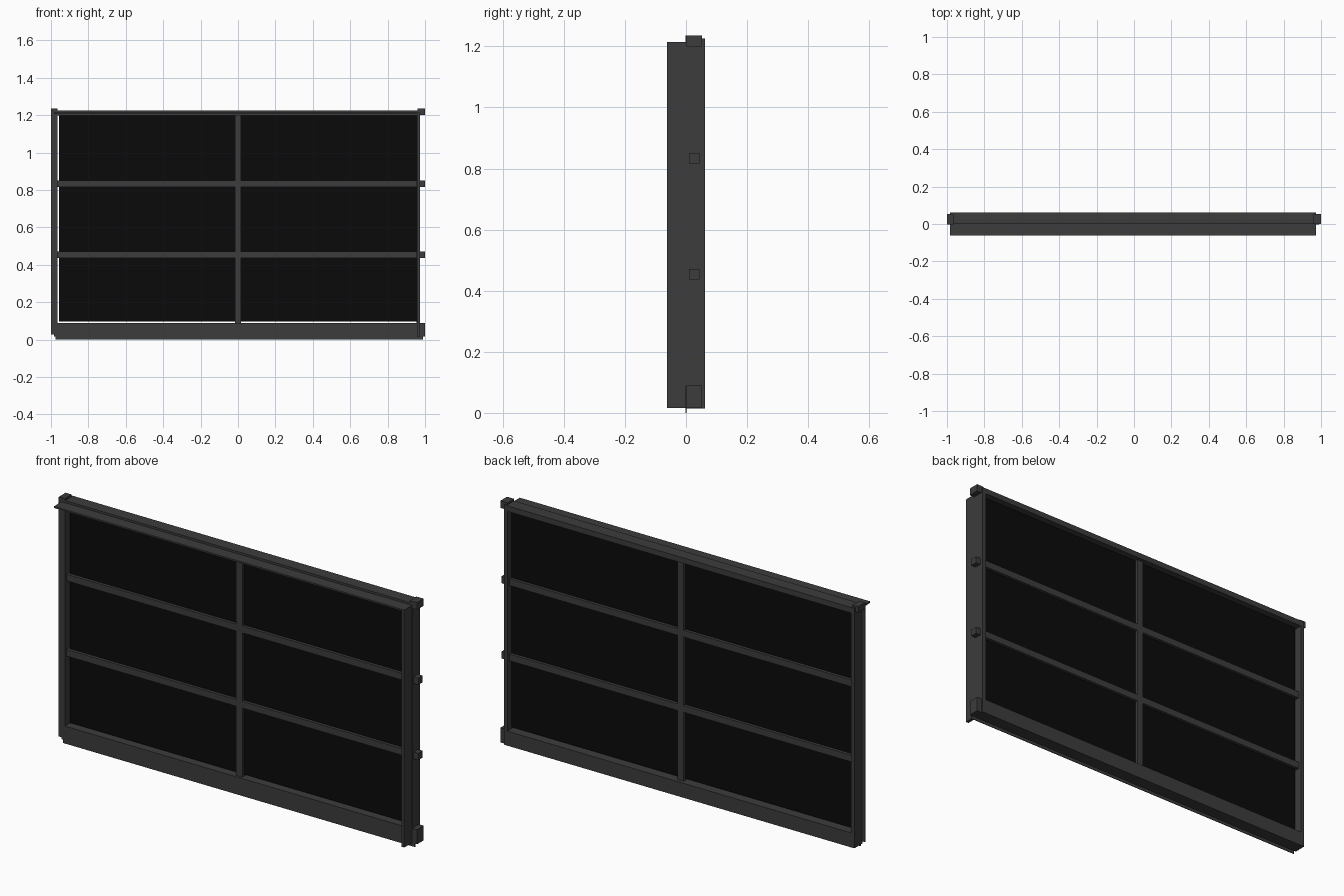
import bpy, bmesh
from mathutils import Matrix, Vector

if "Cube" in bpy.data.objects:
    bpy.data.objects.remove(bpy.data.objects["Cube"])


def material(name, v):
    m = bpy.data.materials.new(name)
    m.diffuse_color = (v, v, v, 1)
    m.use_nodes = True
    m.node_tree.nodes["Principled BSDF"].inputs["Base Color"].default_value = m.diffuse_color
    return m


GREY = material("charcoal_metal", 0.045)
BLACK = material("black_panel", 0.003)


def box(name, x, y, z, mat=GREY):
    """Box from (min, max) ranges on each axis."""
    size = Vector((x[1] - x[0], y[1] - y[0], z[1] - z[0]))
    mid = Vector((x[0] + x[1], y[0] + y[1], z[0] + z[1])) / 2
    bm = bmesh.new()
    bmesh.ops.create_cube(bm, size=1, matrix=Matrix.Translation(mid) @ Matrix.Diagonal((*size, 1)))
    me = bpy.data.meshes.new(name)
    bm.to_mesh(me)
    bm.free()
    me.materials.append(mat)
    ob = bpy.data.objects.new(name, me)
    bpy.context.collection.objects.link(ob)
    return ob


BODY = (0.0, 0.062)      # frame depth
TUBE = (0.0, 0.053)      # post depth
BAR = (0.010, 0.045)     # inner bar depth

# Outer frame
box("left_stile", (-0.985, -0.966), BODY, (0.016, 1.215))
box("right_stile", (0.955, 0.974), BODY, (0.016, 1.215))
box("top_rail", (-0.985, 0.972), BODY, (1.198, 1.226))
box("bottom_rail", (-0.975, 0.974), BODY, (0.015, 0.088))

# Flat edge strips on the left and the bottom
box("left_edge_strip", (-1.0, -0.966), (-0.002, 0.001), (0.027, 1.235))
box("bottom_edge_strip", (-0.975, 0.99), (-0.002, 0.001), (0.0, 0.088))

# Forward flanges on the right and the top
box("right_flange", (0.957, 0.972), (-0.062, 0.0), (0.016, 1.215))
box("top_flange", (-0.985, 0.972), (-0.062, 0.0), (1.207, 1.215))

# Top corner blocks and bottom end block
box("left_corner_block", (-1.0, -0.966), TUBE, (1.205, 1.236))
box("right_corner_block", (0.96, 1.0), TUBE, (1.200, 1.236))
box("bottom_end_block", (0.97, 1.0), TUBE, (0.016, 0.09))

# Horizontal bars, their ends poke through the right stile
for i, z in enumerate((0.454, 0.834)):
    box(f"horizontal_bar_{i + 1}", (-0.967, 1.0), BAR, (z - 0.017, z + 0.017))

# Centre upright
box("centre_bar", (-0.017, 0.017), BAR, (0.085, 1.20))

# Dark infill panel with a narrow gap to the frame
box("infill_panel", (-0.956, 0.956), (0.025, 0.030), (0.097, 1.20), BLACK)
